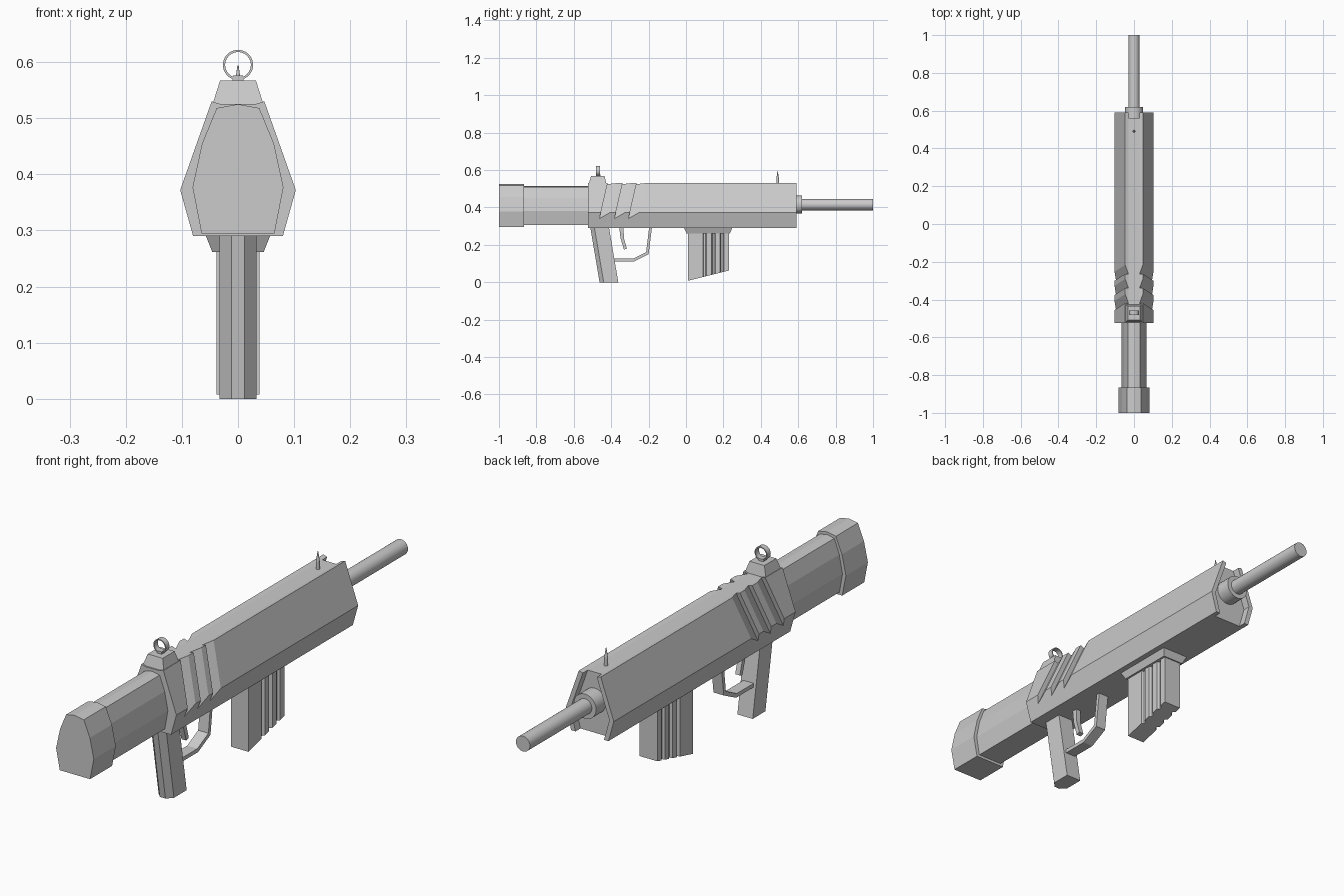
import bpy, bmesh, math
from mathutils import Vector, Matrix

cube = bpy.data.objects.get("Cube")
if cube:
    bpy.data.objects.remove(cube, do_unlink=True)

GREY = (0.6, 0.6, 0.6, 1)
mat = bpy.data.materials.new("matte grey")
mat.use_nodes = True
mat.diffuse_color = GREY
mat.node_tree.nodes["Principled BSDF"].inputs["Base Color"].default_value = GREY


def finish(name, bm):
    bmesh.ops.recalc_face_normals(bm, faces=bm.faces[:])
    mesh = bpy.data.meshes.new(name)
    bm.to_mesh(mesh)
    bm.free()
    mesh.materials.append(mat)
    ob = bpy.data.objects.new(name, mesh)
    bpy.context.collection.objects.link(ob)
    return ob


def loft(name, lower, upper):
    """Closed solid between two matching outlines."""
    bm = bmesh.new()
    a = [bm.verts.new(p) for p in lower]
    b = [bm.verts.new(p) for p in upper]
    n = len(a)
    for i in range(n):
        j = (i + 1) % n
        bm.faces.new((a[i], a[j], b[j], b[i]))
    bm.faces.new(a)
    bm.faces.new(b)
    return finish(name, bm)


def along_y(name, pts, y0, y1):
    return loft(name, [(x, y0, z) for x, z in pts], [(x, y1, z) for x, z in pts])


def along_x(name, pts, half):
    return loft(name, [(-half, y, z) for y, z in pts], [(half, y, z) for y, z in pts])


def mirrored(pts):
    return pts + [(-x, q) for x, q in reversed(pts) if x > 0]


def rod(name, radius, y0, y1, z, sides=24, tip=None):
    """Cylinder along y, shaded smooth with sharp rims."""
    bm = bmesh.new()
    bmesh.ops.create_cone(bm, cap_ends=True, segments=sides, radius1=radius,
                          radius2=radius, depth=y1 - y0)
    bmesh.ops.transform(bm, verts=bm.verts[:], matrix=Matrix.Translation(
        (0, (y0 + y1) / 2, z)) @ Matrix.Rotation(math.pi / 2, 4, 'X'))
    return smooth(finish(name, bm))


def smooth(ob):
    bpy.ops.object.select_all(action='DESELECT')
    ob.select_set(True)
    bpy.context.view_layer.objects.active = ob
    bpy.ops.object.shade_smooth_by_angle(angle=math.radians(35))
    return ob


# Receiver with a shallow channel along the top
body = along_y("receiver", mirrored([(0.08, 0.29), (0.103, 0.372), (0.047, 0.53),
                                     (0.03, 0.525)]), -0.525, 0.56)

# Slanted sawtooth grooves on both flanks
bm = bmesh.new()
for start in (-0.465, -0.385, -0.31):
    for side in (-1, 1):
        corners = []
        for y, depth in ((start, 0.02), (start + 0.055, -0.003)):
            for z in (0.31, 0.56):
                surface = 0.103 - 0.354 * (z - 0.372)
                lean = 0.23 * (z - 0.33)
                for x in (surface - depth, 0.2):
                    corners.append(bm.verts.new((side * x, y + lean, z)))
        bmesh.ops.convex_hull(bm, input=corners)
cutter = finish("groove_cutter", bm)
cutter.hide_render = True
cut = body.modifiers.new("grooves", 'BOOLEAN')
cut.operation, cut.solver, cut.object = 'DIFFERENCE', 'EXACT', cutter
bpy.context.view_layer.update()
carved = bpy.data.meshes.new_from_object(
    body.evaluated_get(bpy.context.evaluated_depsgraph_get()))
body.modifiers.clear()
body.data = carved
bpy.data.objects.remove(cutter, do_unlink=True)

# Side walls that run past the recessed muzzle face
for label, s in (("left", 1), ("right", -1)):
    wall = [(0.08, 0.29), (0.103, 0.372), (0.047, 0.53), (0.03, 0.525),
            (0.084, 0.372), (0.061, 0.29)]
    along_y(label + "_muzzle_wall", [(s * x, z) for x, z in wall], 0.56, 0.59)

# Barrel
rod("barrel_collar", 0.048, 0.555, 0.62, 0.415)
rod("barrel", 0.03, 0.6, 1.0, 0.415)

# Stock tube and butt cap
butt = mirrored([(0.065, 0.295), (0.081, 0.377), (0.064, 0.455), (0.038, 0.518), (0, 0.525)])
along_y("butt_cap", butt, -1.0, -0.865)
tube = [(x * 0.82, 0.41 + (z - 0.41) * 0.91) for x, z in butt]
along_y("stock_tube", tube, -0.87, -0.52)

# Rear sight: tapered base, foot and ring
loft("rear_sight_base",
     [(x, y, 0.523) for x, y in mirrored([(0.046, -0.52), (0.046, -0.425)])],
     [(x, y, 0.567) for x, y in mirrored([(0.032, -0.508), (0.032, -0.435)])])
along_y("rear_sight_foot", mirrored([(0.011, 0.56), (0.009, 0.576)]), -0.482, -0.458)
bm = bmesh.new()
sides = 24
rings = []
for radius, y in ((0.027, -0.481), (0.027, -0.459), (0.023, -0.459), (0.023, -0.481)):
    rings.append([bm.verts.new((radius * math.cos(t), y, 0.595 + radius * math.sin(t)))
                  for t in (math.tau * i / sides for i in range(sides))])
for k in range(4):
    for i in range(sides):
        j = (i + 1) % sides
        a, b = rings[k], rings[(k + 1) % 4]
        bm.faces.new((a[i], a[j], b[j], b[i]))
smooth(finish("rear_sight_ring", bm))

# Front sight spike
bm = bmesh.new()
bmesh.ops.create_cone(bm, cap_ends=True, segments=12, radius1=0.007, radius2=0.001, depth=0.04)
bmesh.ops.translate(bm, verts=bm.verts[:], vec=(0, 0.49, 0.574))
smooth(finish("front_sight_tip", bm))
bm = bmesh.new()
bmesh.ops.create_cone(bm, cap_ends=True, segments=12, radius1=0.007, radius2=0.007, depth=0.035)
bmesh.ops.translate(bm, verts=bm.verts[:], vec=(0, 0.49, 0.537))
smooth(finish("front_sight_post", bm))

# Raked grip with a chamfered back
grip = mirrored([(0.012, -0.462), (0.033, -0.44), (0.033, -0.362)])
loft("grip", [(x, y, 0) for x, y in grip], [(x, y - 0.05, 0.295) for x, y in grip])

# Trigger and guard
along_x("trigger", [(-0.357, 0.295), (-0.35, 0.235), (-0.332, 0.175), (-0.316, 0.18),
                    (-0.332, 0.235), (-0.334, 0.295)], 0.01)
along_x("trigger_guard", [(-0.39, 0.112), (-0.276, 0.112), (-0.2, 0.15), (-0.182, 0.295),
                          (-0.197, 0.295), (-0.213, 0.161), (-0.28, 0.127), (-0.39, 0.127)], 0.022)

# Magazine with stepped ribs, slanted base and collar
outline = [(0.038, 0.01), (0.038, 0.09)]
for i in range(3):
    y = 0.09 + i * 0.047
    outline += [(0.028, y + 0.004), (0.028, y + 0.014), (0.038, y + 0.02), (0.038, y + 0.046)]
magazine = mirrored(outline)
loft("magazine", [(x, y, 0.008 + 0.25 * (y - 0.01)) for x, y in magazine],
     [(x, y, 0.28) for x, y in magazine])
loft("magazine_collar",
     [(x, y, 0.262) for x, y in mirrored([(0.046, 0.004), (0.046, 0.235)])],
     [(x, y, 0.292) for x, y in mirrored([(0.058, -0.012), (0.058, 0.248)])])
